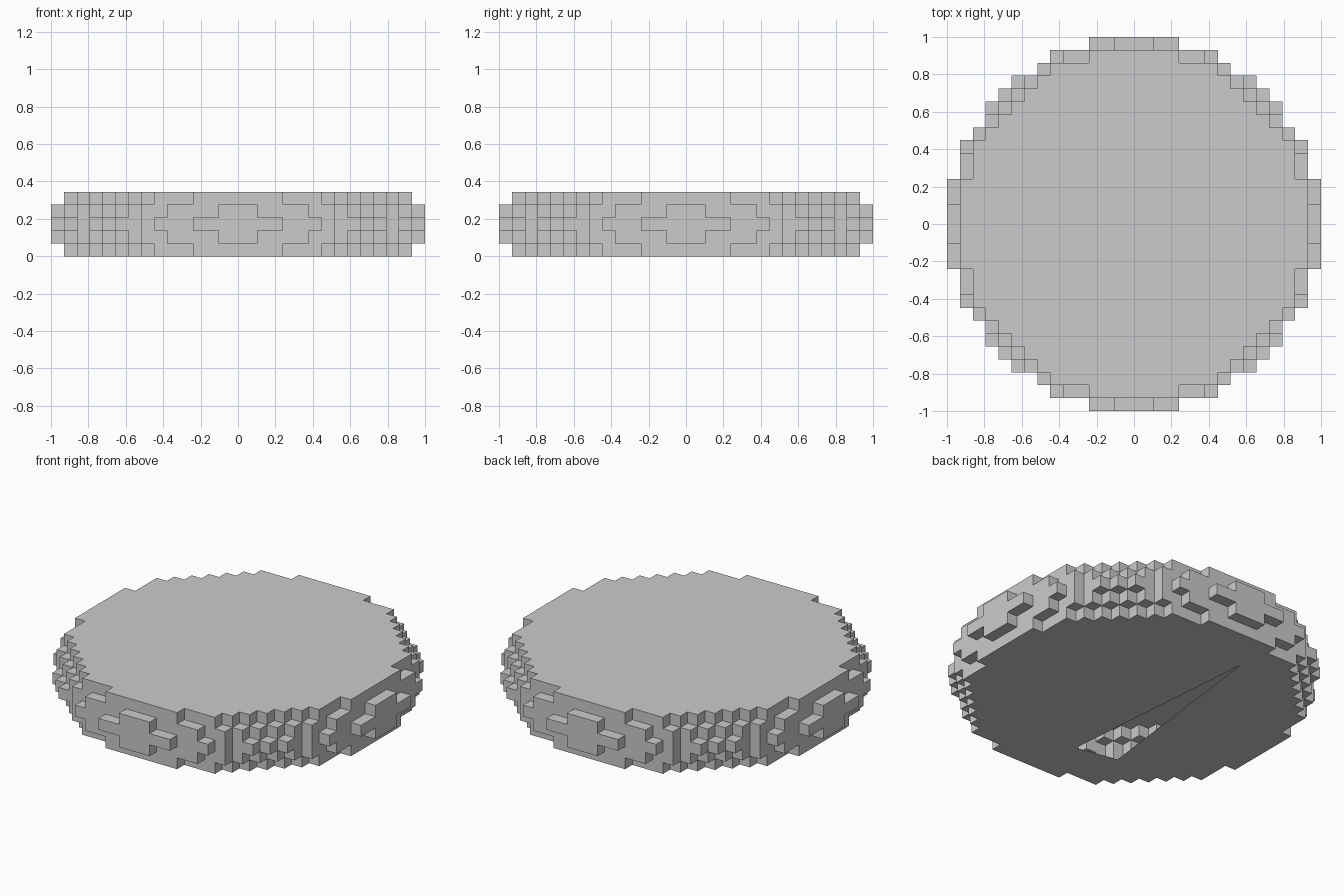
import bpy, bmesh
from mathutils import Vector

if "Cube" in bpy.data.objects:
    bpy.data.objects.remove(bpy.data.objects["Cube"])

S = 2 / 29                               # block size
LIMIT = {0: 206, 1: 198.5, 2: 180.5}     # squared radius of each layer, from the middle out


def solid(i, j, k):
    return abs(k) <= 2 and i * i + j * j <= LIMIT[abs(k)]


bm = bmesh.new()


def add_side(cell, axis, sign):
    """One outward-facing square on the given side of a block."""
    n, u, v = Vector(), Vector(), Vector()
    n[axis] = sign * 0.5
    u[(axis + 1) % 3] = sign * 0.5
    v[(axis + 2) % 3] = 0.5
    c = Vector(cell) + n + Vector((0, 0, 2.5))
    bm.faces.new([bm.verts.new((c + a * u + b * v) * S)
                  for a, b in ((-1, -1), (1, -1), (1, 1), (-1, 1))])


# Outer skin of the blocky disc
for i in range(-14, 15):
    for j in range(-14, 15):
        for k in range(-2, 3):
            if not solid(i, j, k):
                continue
            for axis in range(3):
                for sign in (-1, 1):
                    other = [i, j, k]
                    other[axis] += sign
                    if not solid(*other):
                        add_side((i, j, k), axis, sign)
bmesh.ops.remove_doubles(bm, verts=bm.verts, dist=0.001)

# Narrow triangular opening in the underside (counter-clockwise corners)
tri = [Vector((-0.36, -0.57, 0)), Vector((-0.10, -0.62, 0)), Vector((-0.21, 0.66, 0))]
lines = []
for a, b in zip(tri, tri[1:] + tri[:1]):
    d = b - a
    lines.append((a, Vector((-d.y, d.x, 0)).normalized()))


def underside():
    return [f for f in bm.faces if all(v.co.z < 0.001 for v in f.verts)]


for p, n in lines:
    faces = [f for f in underside() if f.calc_center_median().length < 0.8]
    geom = faces + list({e for f in faces for e in f.edges}) + list({v for f in faces for v in f.verts})
    bmesh.ops.bisect_plane(bm, geom=geom, plane_co=p, plane_no=n, dist=0.0001)
hole = [f for f in underside()
        if all((f.calc_center_median() - p).dot(n) > 0 for p, n in lines)]
bmesh.ops.delete(bm, geom=hole, context='FACES')

mesh = bpy.data.meshes.new("stepped_disc")
bm.to_mesh(mesh)
bm.free()
disc = bpy.data.objects.new("stepped_disc", mesh)
bpy.context.collection.objects.link(disc)
